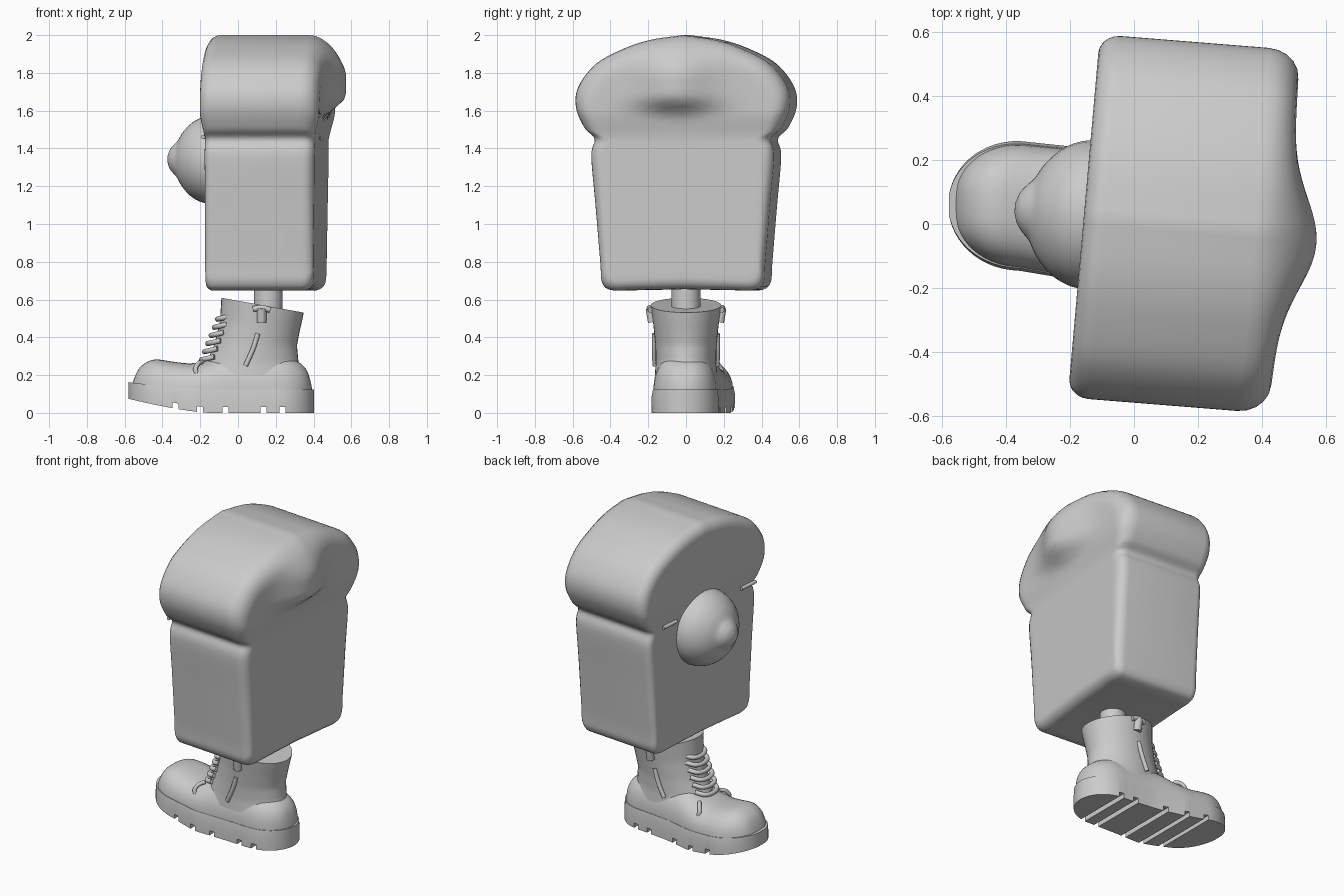
import bpy, bmesh, math
from mathutils import Vector

if "Cube" in bpy.data.objects:
    bpy.data.objects.remove(bpy.data.objects["Cube"])

grey = bpy.data.materials.new("plain_grey")
grey.use_nodes = True
COLOUR = (0.6, 0.6, 0.6, 1)
grey.diffuse_color = COLOUR
grey.node_tree.nodes["Principled BSDF"].inputs["Base Color"].default_value = COLOUR


def lerp(table, t):
    """Piecewise linear lookup of a row (key, values...)."""
    if t <= table[0][0]:
        return table[0][1:]
    for a, b in zip(table, table[1:]):
        if t <= b[0]:
            f = (t - a[0]) / (b[0] - a[0])
            return [p + (q - p) * f for p, q in zip(a[1:], b[1:])]
    return table[-1][1:]


def smoothstep(a, b, t):
    f = min(1, max(0, (t - a) / (b - a)))
    return f * f * (3 - 2 * f)


def spline(points, steps):
    """Smooth open curve through the points."""
    pts = [Vector(p) for p in points]
    ext = [pts[0] * 2 - pts[1]] + pts + [pts[-1] * 2 - pts[-2]]
    out = []
    for a, b, c, d in zip(ext, ext[1:], ext[2:], ext[3:]):
        for i in range(steps):
            t = i / steps
            out.append(b + (c - a) * t / 2 + (a - b * 2.5 + c * 2 - d / 2) * t ** 2
                       + (b * 3 - a - c * 3 + d) * t ** 3 / 2)
    return out + [pts[-1]]


def loft(name, rings, angle=40):
    """Skin closed rings of equal length and cap both ends."""
    bm = bmesh.new()
    rows = [[bm.verts.new(p) for p in ring] for ring in rings]
    n = len(rows[0])
    for a, b in zip(rows, rows[1:]):
        for i in range(n):
            j = (i + 1) % n
            bm.faces.new((a[i], a[j], b[j], b[i]))
    bm.faces.new(rows[0][::-1])
    bm.faces.new(rows[-1])
    bmesh.ops.recalc_face_normals(bm, faces=bm.faces)
    mesh = bpy.data.meshes.new(name)
    bm.to_mesh(mesh)
    bm.free()
    obj = bpy.data.objects.new(name, mesh)
    bpy.context.collection.objects.link(obj)
    mesh.materials.append(grey)
    bpy.ops.object.select_all(action='DESELECT')
    obj.select_set(True)
    bpy.context.view_layer.objects.active = obj
    bpy.ops.object.shade_smooth_by_angle(angle=math.radians(angle))


def circle(n):
    return [(math.cos(math.tau * i / n), math.sin(math.tau * i / n)) for i in range(n)]


def lathe(name, base, axis, profile, n=32):
    """Turn (distance, radius) pairs about an axis."""
    axis = Vector(axis).normalized()
    side = axis.orthogonal().normalized()
    up = axis.cross(side)
    loft(name, [[Vector(base) + axis * d + (side * c + up * s) * r
                 for c, s in circle(n)] for d, r in profile])


def tube(name, points, radius, steps=4):
    """Round bar along a path."""
    curve = bpy.data.curves.new(name, 'CURVE')
    curve.dimensions = '3D'
    curve.bevel_depth = radius
    curve.bevel_resolution = 3
    curve.use_fill_caps = True
    path = spline(points, steps)
    line = curve.splines.new('POLY')
    line.points.add(len(path) - 1)
    for p, co in zip(line.points, path):
        p.co = (*co, 1)
    curve.materials.append(grey)
    bpy.context.collection.objects.link(bpy.data.objects.new(name, curve))


# Loaf: mushroom-topped slice outline with rounded rims, turned a little about z
half = spline([(0, .655), (.25, .65), (.38, .65), (.43, .69), (.44, .8), (.465, 1.1),
               (.487, 1.36), (.47, 1.45), (.525, 1.51), (.57, 1.62), (.555, 1.73),
               (.46, 1.85), (.31, 1.93), (.17, 1.975), (0, 2)], 6)
outline = half + [Vector((-p.x, p.y)) for p in half[-2:0:-1]]
centre = Vector((0, 1.35))


def loaf_ring(side, depth, inset=0, scale=1):
    ring = []
    for p in outline:
        ray = p - centre
        soft = .6 + .4 * smoothstep(1.4, 1.6, p.y)
        y, z = centre + ray * scale * (1 - inset * soft / ray.length)
        crown = smoothstep(1.44, 1.6, z)
        if side < 0:
            x = -.137 - .02 * crown + depth * soft
        else:
            swell = smoothstep(1.56, 1.68, z) * (1 - smoothstep(1.78, 2.02, z))
            x = .432 + .015 * (z - .65) + .025 * crown - depth * soft
            x += .1 * swell * math.exp(-((y + .03) / .2) ** 2)
        x += .088 * y
        ring.append((x, y - .08 * (x - .16), z))
    return ring


def rim(radius, side):
    steps = [math.pi / 2 * i / 5 for i in range(6)]
    return [loaf_ring(side, radius * (1 - math.sin(a)), radius * (1 - math.cos(a)))
            for a in steps]


inner = [i / 16 for i in range(15, 0, -1)]
left = rim(.065, -1) + [loaf_ring(-1, 0, .065, s) for s in inner]
right = rim(.1, 1) + [loaf_ring(1, 0, .1, s) for s in inner]
loft("loaf", left[::-1] + right)

# Dome with its tip, and the two short pins beside it
dome = spline([(-.03, .235), (.03, .228), (.09, .2), (.14, .15), (.17, .1),
               (.19, .078), (.212, .05), (.224, .015)], 4)
lathe("dome", (-.15, .03, 1.34), (-1, .09, .02), dome)
for name, a, b in (("pin_left", .27, .39), ("pin_right", -.31, -.44)):
    tube(name, [(-.146 + .088 * y, y, 1.46) for y in (a, b)], .011)

# Leg
lathe("leg", (.16, 0, .5), (0, 0, 1), [(0, .076), (.2, .076)])

# Sole: sections along the foot, raised at the toe, with cross grooves
plan = [(-.58, .06, .2), (-.36, .057, .203), (-.2, .035, .208), (0, .01, .185),
        (.2, -.005, .177), (.4, -.005, .177)]


def footprint(x, shrink=0):
    c, w = lerp(plan, x)
    toe = max(0, (-.36 - x) / (.222 - shrink))
    heel = max(0, (x - .2) / (.202 - shrink))
    w = (w - shrink) * math.sqrt(max(.002, 1 - max(toe, heel) ** 2.1))
    return c, w


def lift(x):
    return .075 * max(0, (-.15 - x) / .43) ** 1.4


def sole_ring(x, groove):
    c, w = footprint(x)
    low, high = lift(x) + groove, .125 + .5 * lift(x)
    return [(x, c - w, low), (x, c - w, high - .04), (x, c - w * .96, high),
            (x, c + w * .96, high), (x, c + w, high - .04), (x, c + w, low)]


stations = [(-.58 + .491 * (1 - math.cos(math.pi * i / 44)), 0, 0) for i in range(45)]
for g in (-.33, -.2, -.065, .135, .235):
    a, b = g - .016, g + .016
    stations = [s for s in stations if not a <= s[0] <= b]
    stations += [(a, 0, 0), (a, 1, .03), (b, 2, .03), (b, 3, 0)]
loft("sole", [sole_ring(x, depth) for x, order, depth in sorted(stations)], 35)

# Foot: rounded toe cap, instep and heel
tops = [(-.56, .15), (-.545, .195), (-.52, .24), (-.48, .27), (-.43, .283), (-.35, .272),
        (-.25, .262), (-.15, .28), (-.05, .31), (.2, .31), (.3, .28), (.35, .245),
        (.375, .2), (.392, .13)]
foot = []
for x, top in spline(tops, 3):
    c, w = footprint(x, .009)
    ring = []
    for i in range(25):
        a = math.pi * i / 24
        ca, sa = math.cos(a), math.sin(a)
        ring.append((x, c + w * math.copysign(abs(ca) ** .75, ca), .09 + (top - .09) * sa ** .75))
    foot.append(ring)
loft("foot", foot)

# Shaft: height, front, back and half width, with a sloping mouth
shaft = [(.2, -.2, .35, .165), (.27, -.165, .32, .16), (.36, -.125, .312, .162),
         (.46, -.095, .327, .172), (.57, -.088, .348, .187)]


def shaft_ring(z):
    front, back, w = lerp(shaft, z)
    mid, r = (front + back) / 2, (back - front) / 2
    slope = .18 * smoothstep(.3, .57, z)
    return [(mid + r * c, w * s, z - slope * r * c) for c, s in circle(40)]


loft("shaft", [shaft_ring(.2 + .37 * i / 16) for i in range(17)])

# Laces up the front
for i in range(6):
    t = i / 5
    x, z = -.175 + .085 * t, .285 + .215 * t
    tube("lace_%d" % (i + 1), [(x + .05, -.085, z + .012), (x - .002, -.06, z),
                               (x - .018, 0, z - .004), (x - .002, .06, z),
                               (x + .05, .085, z + .012)], .014)

# Side fittings: collar buckle, slanted pull and low lace loop
for s, side in ((-1, "right"), (1, "left")):
    tube("pull_" + side, [(.105, s * .166, .42), (.08, s * .167, .34), (.04, s * .165, .25)], .013)
    tube("buckle_bar_" + side, [(.08, s * .187, .55), (.125, s * .192, .556),
                                (.17, s * .187, .545)], .016)
    tube("buckle_tab_" + side, [(.125, s * .19, .555), (.125, s * .178, .48)], .025)
    y = .035 + s * .1
    tube("lace_loop_" + side, [(-.19, y, .27), (-.21, y + s * .03, .262),
                               (-.225, y + s * .05, .235), (-.22, y + s * .055, .21)], .012)
